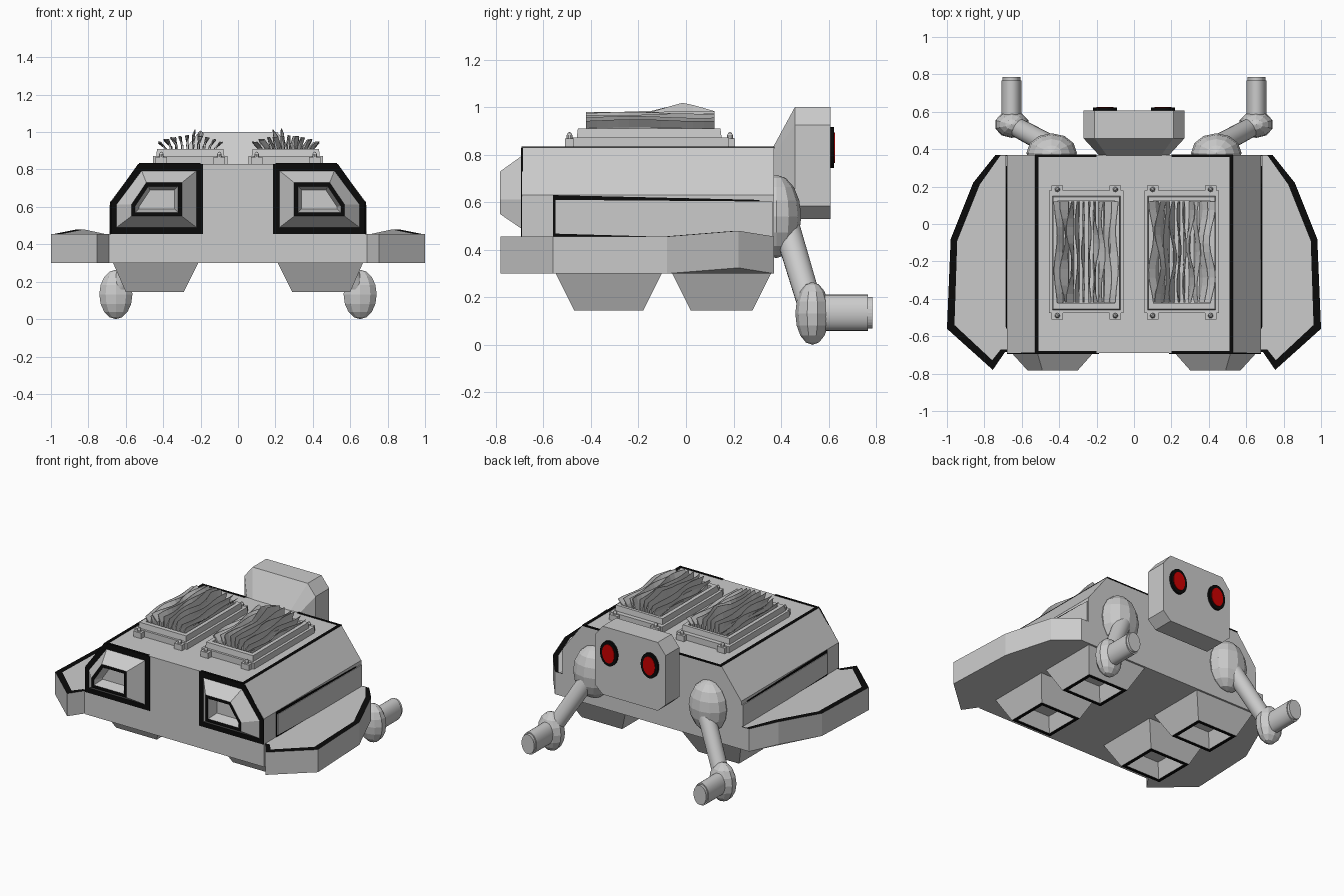
import bpy, bmesh, math, random
from mathutils import Vector, Matrix

if "Cube" in bpy.data.objects:
    bpy.data.objects.remove(bpy.data.objects["Cube"])

random.seed(4)


def material(name, rgb):
    m = bpy.data.materials.new(name)
    m.diffuse_color = (*rgb, 1)
    m.use_nodes = True
    m.node_tree.nodes["Principled BSDF"].inputs["Base Color"].default_value = m.diffuse_color
    return m


GREY = material("light grey", (0.6, 0.6, 0.6))
BLACK = material("black", (0.003, 0.003, 0.003))
RED = material("eye red", (0.6, 0.0, 0.0))


def finish(name, bm, mats):
    bmesh.ops.recalc_face_normals(bm, faces=bm.faces)
    me = bpy.data.meshes.new(name)
    bm.to_mesh(me)
    bm.free()
    for m in mats:
        me.materials.append(m)
    ob = bpy.data.objects.new(name, me)
    bpy.context.collection.objects.link(ob)
    return ob


def loft(name, rings, mats=(GREY,), black_bands=()):
    """Skin a series of equal-length rings and cap both ends."""
    bm = bmesh.new()
    vs = [[bm.verts.new(p) for p in r] for r in rings]
    n = len(rings[0])
    bm.faces.new(vs[0])
    bm.faces.new(vs[-1])
    for b in range(len(vs) - 1):
        for i in range(n):
            j = (i + 1) % n
            f = bm.faces.new((vs[b][i], vs[b][j], vs[b + 1][j], vs[b + 1][i]))
            f.material_index = 1 if b in black_bands else 0
    return finish(name, bm, mats)


def box(name, x0, x1, y0, y1, z0, z1, mat=GREY):
    rect = [(x0, y0), (x1, y0), (x1, y1), (x0, y1)]
    return loft(name, [[(x, y, z) for x, y in rect] for z in (z0, z1)], (mat,))


def ellipsoid(name, centre, radii, seg=10, rings=8):
    bm = bmesh.new()
    bmesh.ops.create_uvsphere(bm, u_segments=seg, v_segments=rings, radius=1)
    bm.transform(Matrix.Translation(centre) @ Matrix.Diagonal((*radii, 1)))
    return finish(name, bm, (GREY,))


def ellipse_y(x, y, z, rx, rz, n=28):
    return [(x + rx * math.cos(2 * math.pi * i / n), y, z + rz * math.sin(2 * math.pi * i / n))
            for i in range(n)]


def smooth(ob):
    for p in ob.data.polygons:
        p.use_smooth = len(p.vertices) == 4


# main hull
hull = [(-.68, .30), (.68, .30), (.68, .63), (.53, .83), (-.53, .83), (-.68, .63)]
loft("hull", [[(x, y, z) for x, z in hull] for y in (-.69, .37)])

# head: small neck ring widening to a chamfered block
def octagon(w, wc, z0, z0c, z1c, z1, y):
    pts = [(-wc, z0), (wc, z0), (w, z0c), (w, z1c), (wc, z1), (-wc, z1), (-w, z1c), (-w, z0c)]
    return [(x, y, z) for x, z in pts]

loft("head", [octagon(.18, .14, .65, .68, .79, .82, .36),
              octagon(.27, .21, .53, .585, .925, 1.0, .458),
              octagon(.27, .21, .53, .585, .925, 1.0, .607)])

# outlines: outer wing edge, inner edge of its black border
wing_out = [(.60, .37), (.74, .37), (.86, .22), (.98, -.08), (1.0, -.56),
            (.755, -.78), (.69, -.685), (.60, -.685)]
wing_in = [(.60, .365), (.715, .365), (.825, .21), (.945, -.09), (.96, -.54),
           (.758, -.728), (.712, -.67), (.60, -.675)]
# rear nozzle outlines in x, z
noz = [
    (-.686, [(.187, .455), (.68, .455), (.68, .625), (.535, .828), (.187, .828)]),
    (-.694, [(.187, .455), (.68, .455), (.68, .625), (.535, .828), (.187, .828)]),
    (-.694, [(.222, .49), (.65, .49), (.65, .612), (.515, .793), (.222, .793)]),
    (-.782, [(.30, .55), (.57, .55), (.57, .612), (.49, .73), (.30, .73)]),
    (-.782, [(.32, .57), (.55, .57), (.55, .605), (.48, .71), (.32, .71)]),
    (-.715, [(.34, .59), (.53, .59), (.53, .60), (.47, .69), (.34, .69)]),
]

for s, side in ((-1, "left"), (1, "right")):
    # side wing with black border and one slightly raised corner
    lift = lambda i: .024 if i == 2 else 0
    ring = lambda pts, z: [(s * x, y, z + lift(i)) for i, (x, y) in enumerate(pts)]
    loft(side + "_wing", [ring(wing_out, .30), ring(wing_out, .456), ring(wing_in, .456)],
         (GREY, BLACK), (1,))

    # nozzle with black frames and recess
    loft(side + "_nozzle", [[(s * x, y, z) for x, z in pts] for y, pts in noz],
         (GREY, BLACK), (0, 1, 3))

    # side panel: black backing with a tapered grey cover
    for nm, pts, x in (("panel_backing", [(-.56, .455), (-.56, .63), (.31, .61), (.31, .455)], .684),
                       ("panel_cover", [(-.55, .468), (-.55, .61), (.365, .603), (.365, .455), (-.1, .455)], .688)):
        loft(side + "_" + nm, [[(s * a, y, z) for y, z in pts] for a in (.675, x)],
             (BLACK if "backing" in nm else GREY,))

    # black trim strips on the roof edges
    a, b = sorted((s * .51, s * .53))
    box(side + "_roof_trim", a, b, -.69, .37, .826, .834, BLACK)
    a, b = sorted((s * .20, s * .53))
    box(side + "_roof_front_trim", a, b, -.693, -.678, .826, .834, BLACK)
    box(side + "_roof_back_trim", a, b, .358, .372, .826, .834, BLACK)

    # lower thrusters with black rims and hollow insides
    for y0, y1, end in ((-.55, -.10, "front"), (-.06, .36, "back")):
        def rect(x0, x1, d, z):
            return [(s * x0, y0 + d, z), (s * x1, y0 + d, z), (s * x1, y1 - d, z), (s * x0, y1 - d, z)]
        loft(f"{side}_{end}_thruster",
             [rect(.21, .67, 0, .305), rect(.29, .60, .08, .145),
              rect(.315, .575, .105, .145), rect(.35, .54, .14, .24)],
             (GREY, BLACK), (1,))

    # eye: black disc with a red centre
    loft(side + "_eye_rim", [ellipse_y(s * .155, y, .83, .065, .086) for y in (.60, .622)], (BLACK,))
    loft(side + "_eye", [ellipse_y(s * .155, y, .83, .046, .064) for y in (.615, .626)], (RED,))

    # leg: shoulder, upper leg, elbow, forearm with stepped tip
    ellipsoid(side + "_shoulder", (s * .44, .38, .54), (.135, .105, .175), 12, 8)
    p, q = Vector((s * .455, .425, .49)), Vector((s * .65, .53, .14))
    d = q - p
    bm = bmesh.new()
    bmesh.ops.create_cone(bm, cap_ends=True, segments=20, radius1=.056, radius2=.052, depth=d.length)
    bm.transform(Matrix.Translation((p + q) / 2) @ d.to_track_quat('Z', 'Y').to_matrix().to_4x4())
    smooth(finish(side + "_upper_leg", bm, (GREY,)))
    ellipsoid(side + "_elbow", (s * .653, .532, .132), (.093, .072, .132), 10, 8)
    smooth(loft(side + "_forearm", [ellipse_y(s * .655, y, .135, .054, .076) for y in (.53, .766)]))
    loft(side + "_forearm_tip", [ellipse_y(s * .655, y, .135, .048, .067) for y in (.76, .785)])

    # roof vent: base plate, raised rim, corner tabs with bolts
    cx = s * .255
    box(side + "_vent_base", cx - .20, cx + .20, -.475, .18, .825, .872)
    rim = lambda w, y0, y1, z: [(cx - w, y0, z), (cx + w, y0, z), (cx + w, y1, z), (cx - w, y1, z)]
    loft(side + "_vent_rim", [rim(.182, -.46, .15, .87), rim(.178, -.455, .145, .91),
                              rim(.152, -.425, .125, .91), rim(.152, -.425, .125, .875)])
    for tx in (-.155, .155):
        for y0, y1, by in ((-.51, -.45, -.49), (.15, .207, .185)):
            box(side + "_vent_tab", cx + tx - .03, cx + tx + .03, y0, y1, .825, .868)
            ellipsoid(side + "_vent_bolt", (cx + tx, by, .868), (.014, .014, .028), 10, 6)

    # fan of wavy fins; the inner ones rise to a peak
    for k in range(10):
        u = -1 + 2 * k / 9
        ph, amp = random.uniform(0, 6.3), random.uniform(.004, .011)
        rings = []
        for t in range(13):
            y = -.42 + .54 * t / 12
            wave = amp * math.sin(ph + t * .75)
            top = .98 - .035 * u * u + .004 * math.sin(ph + t * .5)
            if k in (3, 4):
                top += .036 * max(0, 1 - abs(y + .01) / .14)
            xb, xt = cx + s * u * .125, cx + s * (u * .165 + wave * 1.6)
            xm = (xb * .6 + xt * .4) - s * u * .008 + wave
            zm = .88 + (top - .88) * .5
            rings.append([(xb - .005, y, .87), (xb + .005, y, .87), (xm + .005, y, zm),
                          (xt + .0015, y, top), (xt - .0015, y, top), (xm - .005, y, zm)])
        loft(side + "_vent_fin", rings)
